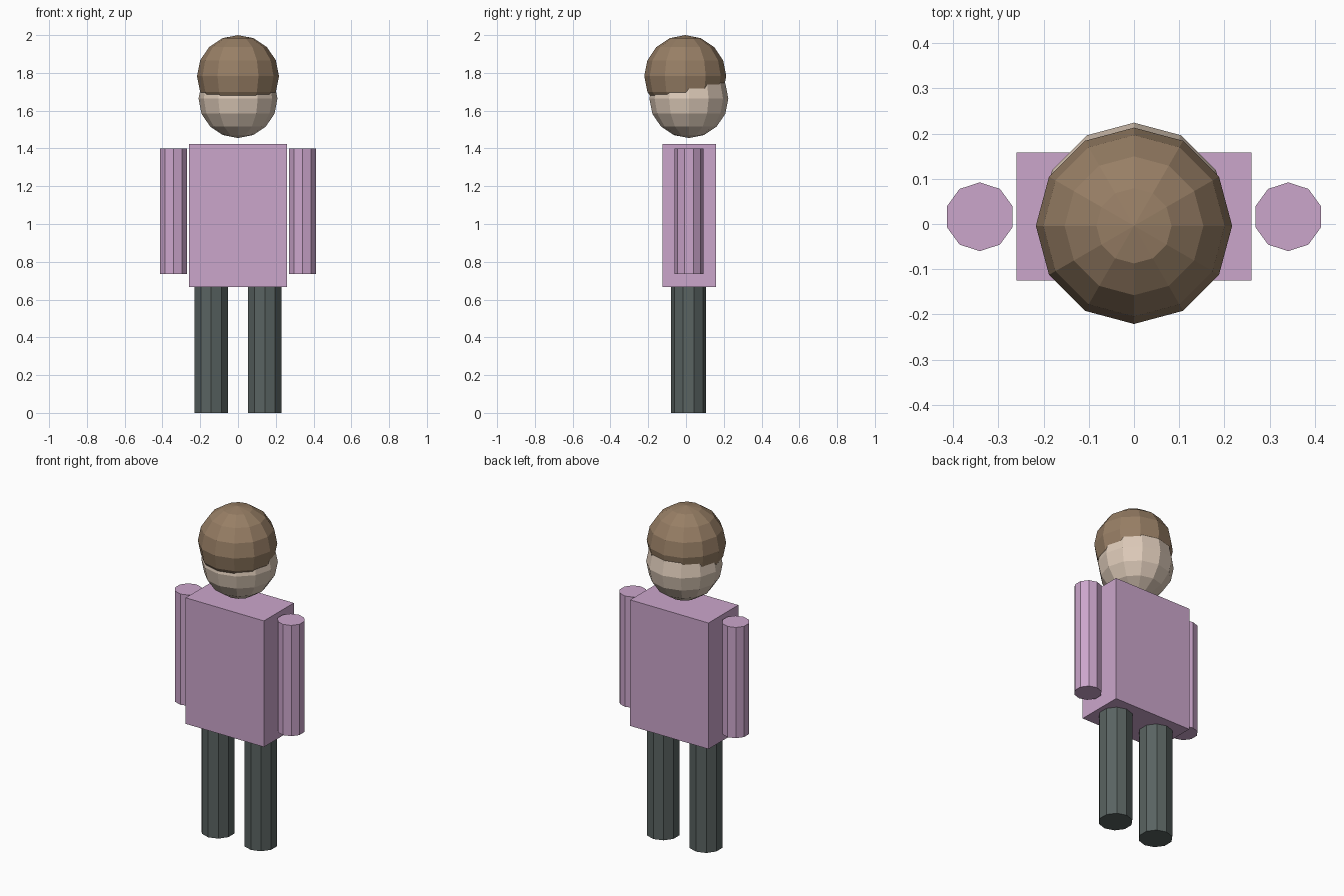
import bpy
import math

cube = bpy.data.objects.get("Cube")
if cube:
    bpy.data.objects.remove(cube, do_unlink=True)


def material(name, rgb):
    mat = bpy.data.materials.new(name)
    mat.use_nodes = True
    mat.diffuse_color = (*rgb, 1)
    mat.node_tree.nodes["Principled BSDF"].inputs["Base Color"].default_value = (*rgb, 1)
    return mat


lilac = material("lilac_cloth", (0.60, 0.38, 0.60))
charcoal = material("charcoal_cloth", (0.10, 0.125, 0.12))
skin = material("pale_skin", (0.72, 0.59, 0.48))
brown = material("brown_hair", (0.31, 0.21, 0.13))


def finish(name, mat):
    obj = bpy.context.object
    obj.name = name
    obj.data.materials.append(mat)
    return obj


def limb(name, mat, x, y, radius, bottom, top):
    bpy.ops.mesh.primitive_cylinder_add(
        vertices=10, radius=radius, depth=top - bottom,
        location=(x, y, (bottom + top) / 2))
    return finish(name, mat)


def ball(name, mat, radius, y, z):
    bpy.ops.mesh.primitive_uv_sphere_add(
        segments=12, ring_count=8, radius=radius, location=(0, y, z))
    return finish(name, mat)


# Arms and legs, one pair per side
for side, sign in (("left", 1), ("right", -1)):
    limb(side + "_arm", lilac, sign * 0.341, 0.016, 0.076, 0.735, 1.4)
    limb(side + "_leg", charcoal, sign * 0.142, 0.0135, 0.0935, 0, 0.667)

# Torso block
bpy.ops.mesh.primitive_cube_add(size=1, location=(0, 0.0165, 1.0455))
torso = finish("torso", lilac)
torso.scale = (0.52, 0.283, 0.757)

# Head with a rounded cap of hair overlapping its upper half
ball("head", skin, 0.209, 0.015, 1.664)
ball("hair", brown, 0.217, -0.004, 1.783)
